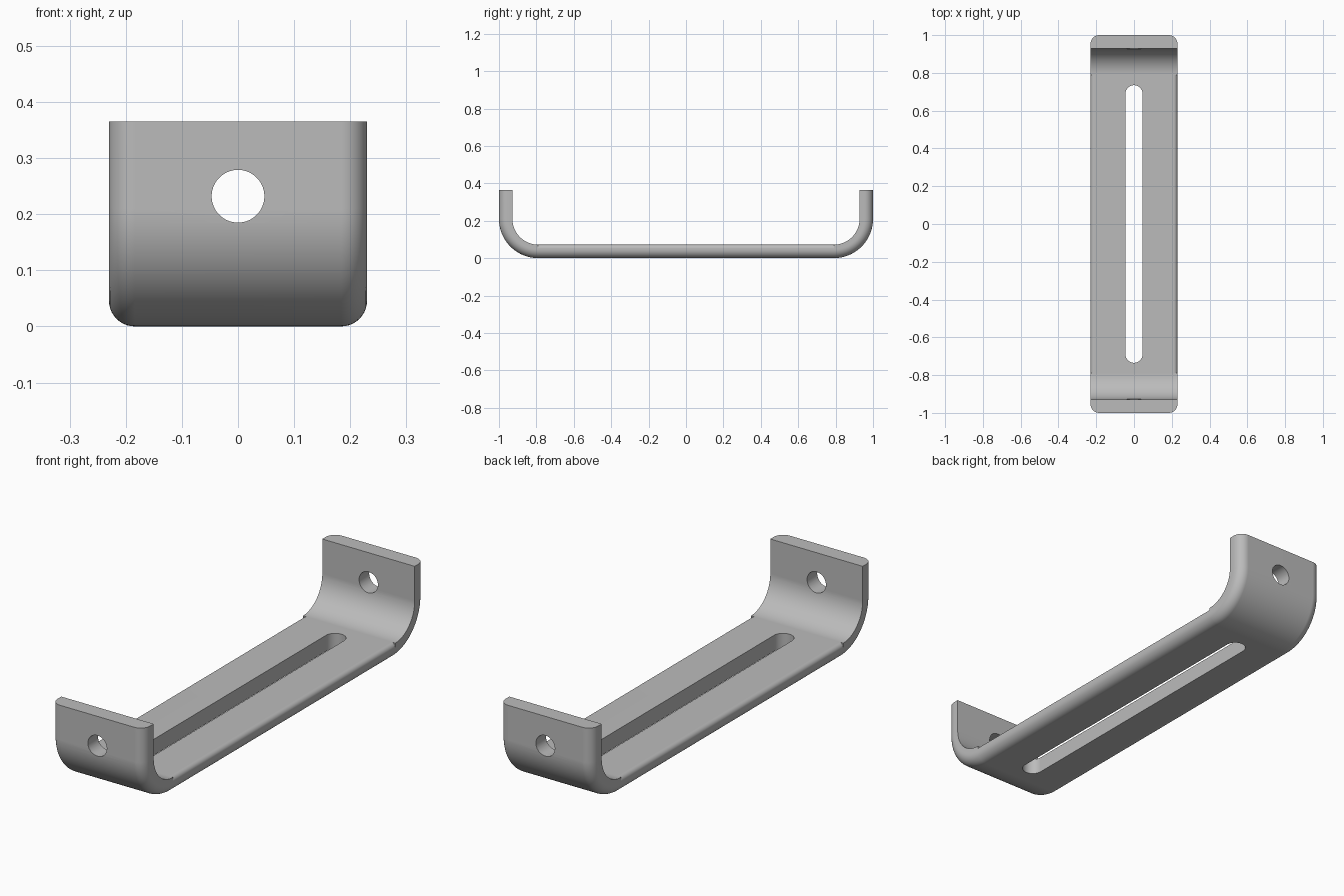
import bpy, bmesh
from math import sin, cos, pi
from mathutils import Matrix, Vector

cube = bpy.data.objects.get("Cube")
if cube:
    bpy.data.objects.remove(cube, do_unlink=True)

HALF_W, THICK, HEIGHT = 0.23, 0.072, 0.365
BEND_R = 0.21                  # outer bend radius
BEND_Y = 1 - BEND_R            # where the flat bar meets the bends
OUTER_R, INNER_R = 0.046, 0.02  # edge rounding outside / inside the channel
STEPS = 10

metal = bpy.data.materials.new("grey metal")
metal.use_nodes = True
GREY = (0.5, 0.5, 0.5, 1)
metal.diffuse_color = GREY
metal.node_tree.nodes["Principled BSDF"].inputs["Base Color"].default_value = GREY


def make_object(name, bm):
    bmesh.ops.recalc_face_normals(bm, faces=bm.faces[:])
    mesh = bpy.data.meshes.new(name)
    bm.to_mesh(mesh)
    bm.free()
    mesh.materials.append(metal)
    obj = bpy.data.objects.new(name, mesh)
    bpy.context.collection.objects.link(obj)
    return obj


def section(rounded_inside):
    """Strap cross-section as (x, depth from outer face)."""
    angles = [pi / 2 * i / STEPS for i in range(STEPS + 1)]
    side = [(HALF_W - OUTER_R * (1 - sin(a)), OUTER_R * (1 - cos(a))) for a in angles]
    for i, a in enumerate(angles):
        if rounded_inside or i in (0, STEPS):
            side.append((HALF_W - INNER_R * (1 - cos(a)), THICK - INNER_R * (1 - sin(a))))
        else:
            side.append((HALF_W, THICK))
    return side + [(-x, d) for x, d in reversed(side)]


# Stations along the strap: outer point, inward normal, inner edge rounding
half = [((BEND_Y, 0), (0, 1), True)]
for i in range(25):
    a = pi / 2 * i / 24
    half.append(((BEND_Y + BEND_R * sin(a), BEND_R * (1 - cos(a))), (-sin(a), cos(a)), False))
half.append(((1, HEIGHT), (-1, 0), False))
stations = [((-p[0], p[1]), (-n[0], n[1]), r) for p, n, r in reversed(half)] + half

# Sweep the section into the U-shaped strap
bm = bmesh.new()
rings = []
for (y, z), (ny, nz), rounded in stations:
    rings.append([bm.verts.new((x, y + ny * d, z + nz * d)) for x, d in section(rounded)])
for a, b in zip(rings, rings[1:]):
    for i in range(len(a)):
        j = (i + 1) % len(a)
        bm.faces.new((a[i], a[j], b[j], b[i]))
bm.faces.new(rings[0])
bm.faces.new(rings[-1])
bmesh.ops.remove_doubles(bm, verts=bm.verts[:], dist=1e-5)
bracket = make_object("bracket", bm)


def capsule_cutter(name, radius, half_span, depth, matrix):
    """Prism with a round-ended outline; a zero span gives a cylinder."""
    bm = bmesh.new()
    outline = []
    for i in range(48):
        a = 2 * pi * (i + 0.5) / 48
        shift = half_span if sin(a) > 0 else -half_span
        outline.append(bm.verts.new((radius * cos(a), shift + radius * sin(a), -depth)))
    face = bm.faces.new(outline)
    top = bmesh.ops.extrude_face_region(bm, geom=[face])["geom"]
    bmesh.ops.translate(bm, vec=Vector((0, 0, 2 * depth)),
                        verts=[g for g in top if isinstance(g, bmesh.types.BMVert)])
    bmesh.ops.transform(bm, matrix=matrix, verts=bm.verts[:])
    obj = make_object(name, bm)
    obj.hide_render = True
    return obj


# Long slot in the base and a bolt hole through both arms
cutters = [
    capsule_cutter("slot_cutter", 0.045, 0.69, 0.2, Matrix.Identity(4)),
    capsule_cutter("bolt_hole_cutter", 0.047, 0, 1.2,
                   Matrix.Translation((0, 0, 0.232)) @ Matrix.Rotation(pi / 2, 4, 'X')),
]
bpy.context.view_layer.objects.active = bracket
bracket.select_set(True)
for cutter in cutters:
    mod = bracket.modifiers.new(cutter.name, 'BOOLEAN')
    mod.operation = 'DIFFERENCE'
    mod.solver = 'EXACT'
    mod.object = cutter
    bpy.ops.object.modifier_apply(modifier=mod.name)
    bpy.data.objects.remove(cutter, do_unlink=True)

bpy.ops.object.shade_smooth_by_angle(angle=pi / 6)
weighted = bracket.modifiers.new("clean_flats", 'WEIGHTED_NORMAL')
weighted.keep_sharp = True
